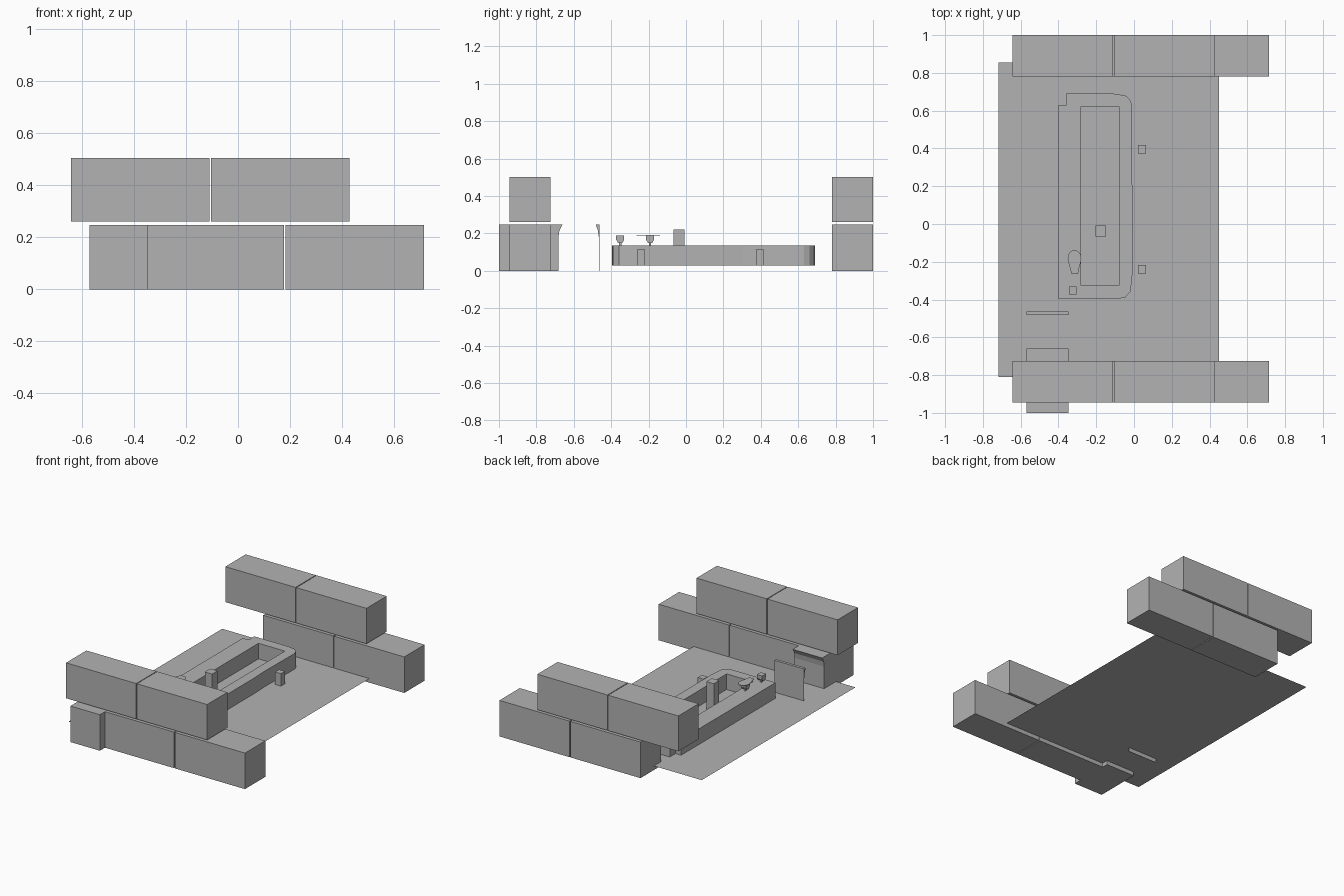
import bpy, bmesh, math
from mathutils import Vector

if "Cube" in bpy.data.objects:
    bpy.data.objects.remove(bpy.data.objects["Cube"])

grey = bpy.data.materials.new("plain grey")
grey.diffuse_color = (0.45, 0.45, 0.45, 1)
grey.use_nodes = True
grey.node_tree.nodes["Principled BSDF"].inputs["Base Color"].default_value = grey.diffuse_color


def finish(name, bm):
    bmesh.ops.recalc_face_normals(bm, faces=bm.faces)
    mesh = bpy.data.meshes.new(name)
    bm.to_mesh(mesh)
    bm.free()
    mesh.materials.append(grey)
    ob = bpy.data.objects.new(name, mesh)
    bpy.context.collection.objects.link(ob)
    return ob


def prism(name, points, offset):
    """Extrude a closed outline along an offset vector."""
    bm = bmesh.new()
    face = bm.faces.new([bm.verts.new(p) for p in points])
    ext = bmesh.ops.extrude_face_region(bm, geom=[face], use_keep_orig=True)
    verts = [v for v in ext["geom"] if isinstance(v, bmesh.types.BMVert)]
    bmesh.ops.translate(bm, verts=verts, vec=Vector(offset))
    return finish(name, bm)


def box(name, x0, x1, y0, y1, z0, z1):
    pts = [(x0, y0, z0), (x1, y0, z0), (x1, y1, z0), (x0, y1, z0)]
    return prism(name, pts, (0, 0, z1 - z0))


FLOOR = 0.028
TOP = 0.135

# Ground sheet
bm = bmesh.new()
bm.faces.new([bm.verts.new(p) for p in
              [(-0.718, -0.81, FLOOR), (0.45, -0.81, FLOOR),
               (0.45, 0.855, FLOOR), (-0.718, 0.855, FLOOR)]])
finish("floor", bm)

# Stacked containers, upper row shifted sideways
for side, y in (("front", -0.945), ("back", 0.78)):
    for level, x, z, h in (("lower", -0.355, 0, 0.247), ("upper", -0.642, 0.26, 0.243)):
        for i in range(2):
            xs = x + i * 0.5375
            box(f"{side}_{level}_container_{i + 1}", xs, xs + 0.532, y, y + 0.22, z, z + h)

# Gate: block with flared top lip, and facing panel
X0, X1 = -0.57, -0.347
block = [(-1, 0), (-0.682, 0), (-0.682, 0.18), (-0.677, 0.215),
         (-0.66, 0.247), (-1, 0.247)]
prism("gate_block", [(X0, y, z) for y, z in block], (X1 - X0, 0, 0))
panel = [(-0.466, 0), (-0.463, 0), (-0.463, 0.247), (-0.482, 0.247),
         (-0.471, 0.215), (-0.466, 0.18)]
prism("gate_panel", [(X0, y, z) for y, z in panel], (X1 - X0, 0, 0))

# Ring-shaped counter with rounded right corners and a notched corner
outline = [(-0.403, -0.395), (-0.08, -0.395), (-0.048, -0.39), (-0.018, -0.357),
           (-0.009, -0.27), (-0.009, 0.2), (-0.014, 0.305), (-0.01, 0.63),
           (-0.022, 0.66), (-0.045, 0.68), (-0.11, 0.69), (-0.36, 0.69),
           (-0.36, 0.628), (-0.403, 0.628)]
counter = prism("counter", [(x, y, FLOOR) for x, y in outline], (0, 0, TOP - FLOOR))
cutter = box("counter_opening_cutter", -0.28, -0.08, -0.325, 0.622, -0.1, 0.4)
cutter.hide_render = True
cutter.hide_viewport = True
cut = counter.modifiers.new("opening", "BOOLEAN")
cut.operation = "DIFFERENCE"
cut.solver = "EXACT"
cut.object = cutter

# Stools and post
for i, y in enumerate((-0.24, 0.396)):
    box(f"stool_{i + 1}", 0.02, 0.064, y - 0.022, y + 0.022, FLOOR, 0.113)
box("post", -0.205, -0.149, -0.067, -0.008, FLOOR, 0.222)

# Small cups on the counter: rounded bottom, wider rim
for i, (x, y) in enumerate(((-0.325, -0.352), (-0.315, -0.192))):
    half = [(0.021, 0.188), (0.021, 0.166), (0.012, 0.15)]
    prof = half + [(-a, z) for a, z in reversed(half)]
    prism(f"cup_{i + 1}", [(x - 0.02, y + a, z) for a, z in prof], (0.04, 0, 0))
    box(f"cup_stem_{i + 1}", x - 0.006, x + 0.006, y - 0.006, y + 0.006, TOP, 0.152)

# Flat paddle: round broad end tapering to a narrow end
pts = [(-0.315 + 0.036 * math.cos(t), -0.182 + 0.044 * math.sin(t), 0.188)
       for t in [math.radians(-20 + 22 * k) for k in range(11)]]
pts += [(-0.337, -0.24, 0.188), (-0.331, -0.265, 0.188),
        (-0.297, -0.265, 0.188), (-0.292, -0.24, 0.188)]
prism("paddle", pts, (0, 0, 0.004))
